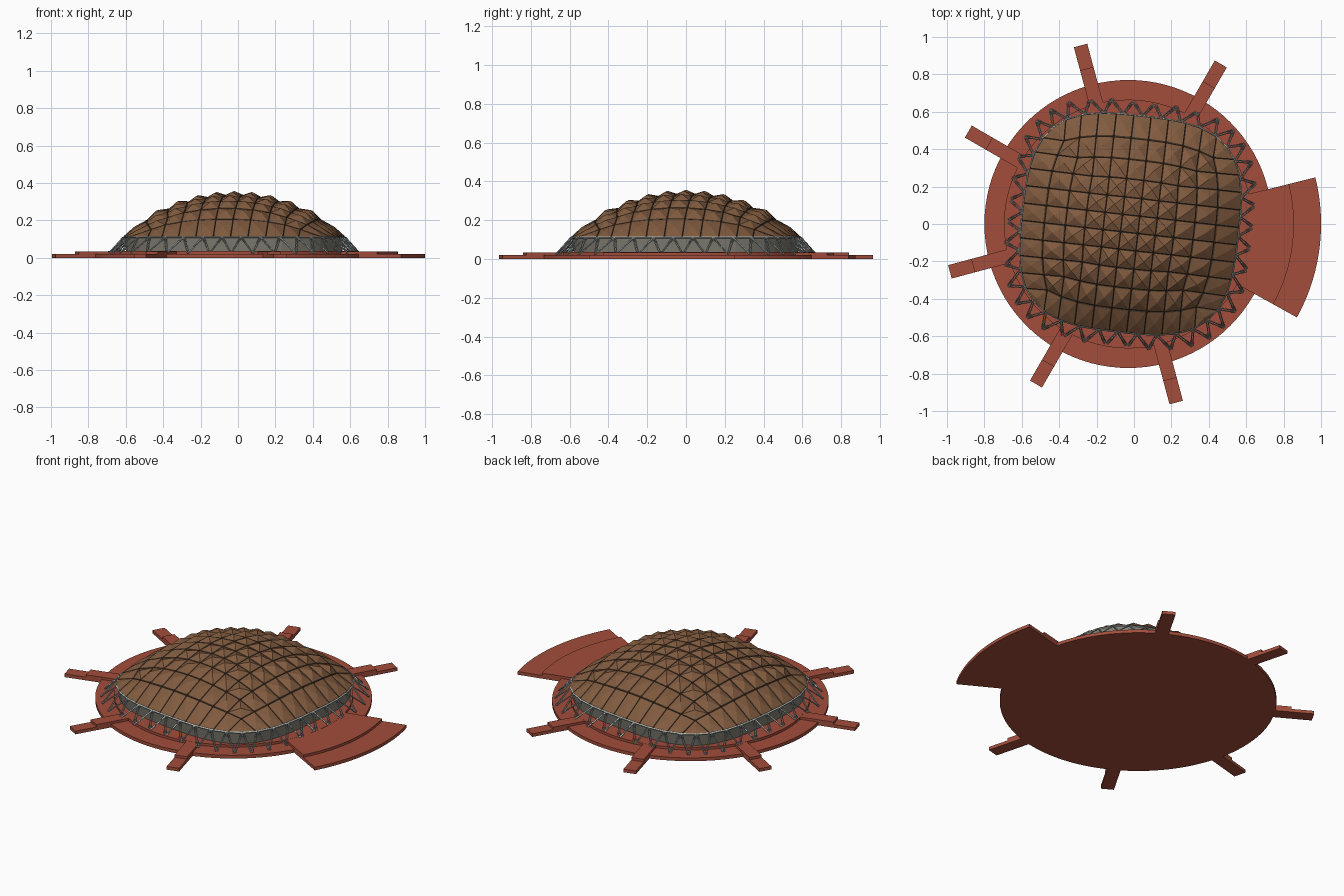
import bpy
import bmesh
from math import sin, cos, radians, pi
from mathutils import Vector, Matrix

cube = bpy.data.objects.get("Cube")
if cube:
    bpy.data.objects.remove(cube, do_unlink=True)


def material(name, rgb):
    m = bpy.data.materials.new(name)
    m.use_nodes = True
    m.diffuse_color = (*rgb, 1)
    m.node_tree.nodes["Principled BSDF"].inputs["Base Color"].default_value = (*rgb, 1)
    return m


RED = material("brick_red", (0.36, 0.075, 0.045))
BROWN = material("panel_brown", (0.22, 0.105, 0.05))
DARK = material("rib_dark_brown", (0.055, 0.032, 0.018))
GREY = material("wall_grey", (0.22, 0.21, 0.17))
STEEL = material("strut_steel", (0.42, 0.48, 0.46))

BASE_X = -0.03
HALF, RIM_Z, RISE = 0.58, 0.11, 0.225
CELLS = 11
TURN = Matrix.Translation((-0.02, 0, 0)) @ Matrix.Rotation(radians(-6.5), 4, 'Z')


def finish(name, bm, mats, placement=None):
    bmesh.ops.recalc_face_normals(bm, faces=bm.faces)
    mesh = bpy.data.meshes.new(name)
    bm.to_mesh(mesh)
    bm.free()
    for m in mats:
        mesh.materials.append(m)
    ob = bpy.data.objects.new(name, mesh)
    if placement:
        ob.matrix_world = placement
    bpy.context.collection.objects.link(ob)
    return ob


def slab(name, outline, z0, z1):
    """Flat plate extruded from a plan outline around the plaza centre."""
    bm = bmesh.new()
    face = bm.faces.new([bm.verts.new((x + BASE_X, y, z0)) for x, y in outline])
    new = bmesh.ops.extrude_face_region(bm, geom=[face])["geom"]
    bmesh.ops.translate(bm, vec=(0, 0, z1 - z0),
                        verts=[v for v in new if isinstance(v, bmesh.types.BMVert)])
    return finish(name, bm, [RED])


def arc(r, a0, a1, n):
    return [(r * cos(radians(a0 + (a1 - a0) * i / n)),
             r * sin(radians(a0 + (a1 - a0) * i / n))) for i in range(n + 1)]


# Stepped round plaza
slab("lower_plaza", arc(0.77, 0, 360, 96)[:-1], 0, 0.02)
slab("upper_plaza", arc(0.665, 0, 360, 96)[:-1], 0.02, 0.035)


# Six stepped walkways
def walkway(name, angle, r0, r1, z0, z1):
    a, w = radians(angle), 0.037
    corners = [(r0, -w), (r1, -w), (r1, w), (r0, w)]
    slab(name, [(x * cos(a) - y * sin(a), x * sin(a) + y * cos(a)) for x, y in corners], z0, z1)


for k in range(6):
    walkway(f"lower_walkway_{k + 1}", 60 + 45 * k, 0.75, 0.988, 0, 0.0195)
    walkway(f"upper_walkway_{k + 1}", 60 + 45 * k, 0.65, 0.86, 0.0195, 0.0345)

# Wide entrance terrace
for name, r0, r1, z0, z1 in (("lower_terrace", 0.74, 1.03, 0, 0.0195),
                             ("upper_terrace", 0.64, 0.885, 0.0195, 0.0345)):
    slab(name, arc(r1, -29, 14, 24) + arc(r0, 14, -29, 24), z0, z1)


# Dome surface: a square grid swollen into a rounded square
def dome(s, t):
    u, v = (c * (0.88 + 0.12 * c * c) for c in (s, t))
    m = max(abs(u), abs(v))
    f = m / (abs(u) ** 3.2 + abs(v) ** 3.2) ** (1 / 3.2) if m else 1
    k = HALF * (1 + (f - 1) * m * m)
    z = RIM_Z + RISE * max(0, (1 - u * u) * (1 - v * v)) ** 0.9
    return Vector((u * k, v * k, z))


# Roof of pyramid panels framed by dark ribs
bm = bmesh.new()
grid = [[bm.verts.new(dome(2 * i / CELLS - 1, 2 * j / CELLS - 1))
         for j in range(CELLS + 1)] for i in range(CELLS + 1)]
for i in range(CELLS):
    for j in range(CELLS):
        ring = [grid[i][j], grid[i + 1][j], grid[i + 1][j + 1], grid[i][j + 1]]
        mid = sum((v.co for v in ring), Vector()) / 4
        normal = (ring[2].co - ring[0].co).cross(ring[3].co - ring[1].co).normalized()
        edge = i in (0, CELLS - 1) or j in (0, CELLS - 1)
        inner = [bm.verts.new(v.co.lerp(mid, 0.09) + normal * 0.004) for v in ring]
        apex = bm.verts.new(mid + normal * (0.014 if edge else 0.025))
        for a in range(4):
            b = (a + 1) % 4
            bm.faces.new((ring[a], ring[b], inner[b], inner[a])).material_index = 1
            bm.faces.new((inner[a], inner[b], apex))
finish("dome_roof", bm, [BROWN, DARK], TURN)


# Rounded-square outline, walked evenly along four sides
def outline(p, per_side):
    side, t = divmod(p / per_side, 1)
    point = dome(1, 2 * t - 1)
    point.z = RIM_Z
    return Matrix.Rotation(side * pi / 2, 3, 'Z') @ point


# Wall under the roof
bm = bmesh.new()
count = 4 * CELLS
loops = [[bm.verts.new((p.x * s, p.y * s, z)) for p in
          (outline(i, CELLS) for i in range(count))]
         for s, z in ((0.995, RIM_Z), (0.975, 0.03))]
for i in range(count):
    j = (i + 1) % count
    bm.faces.new((loops[0][i], loops[0][j], loops[1][j], loops[1][i]))
finish("glazed_wall", bm, [GREY], TURN)


# Slanted steel supports
def bar(bm, a, b, r):
    d = b - a
    place = Matrix.Translation((a + b) / 2) @ d.to_track_quat('Z', 'Y').to_matrix().to_4x4()
    bmesh.ops.create_cone(bm, cap_ends=True, segments=4, radius1=r, radius2=r,
                          depth=d.length, matrix=place)


bm = bmesh.new()
PER_SIDE = 10
for i in range(4 * PER_SIDE):
    top, nxt = outline(i, PER_SIDE), outline(i + 1, PER_SIDE)
    foot = outline(i + 0.5, PER_SIDE) * 1.13
    foot.z = 0.025
    bar(bm, top, nxt, 0.005)
    for head in (top, nxt):
        # Twin chords joined by small cross ties
        gap = (foot - head).cross(Vector((0, 0, 1))).normalized() * 0.005
        bar(bm, head + gap, foot + gap, 0.0028)
        bar(bm, head - gap, foot - gap, 0.0028)
        for t in range(1, 5):
            spot = head.lerp(foot, t / 5)
            bar(bm, spot - gap, spot + gap, 0.002)
finish("slanted_supports", bm, [STEEL], TURN)
